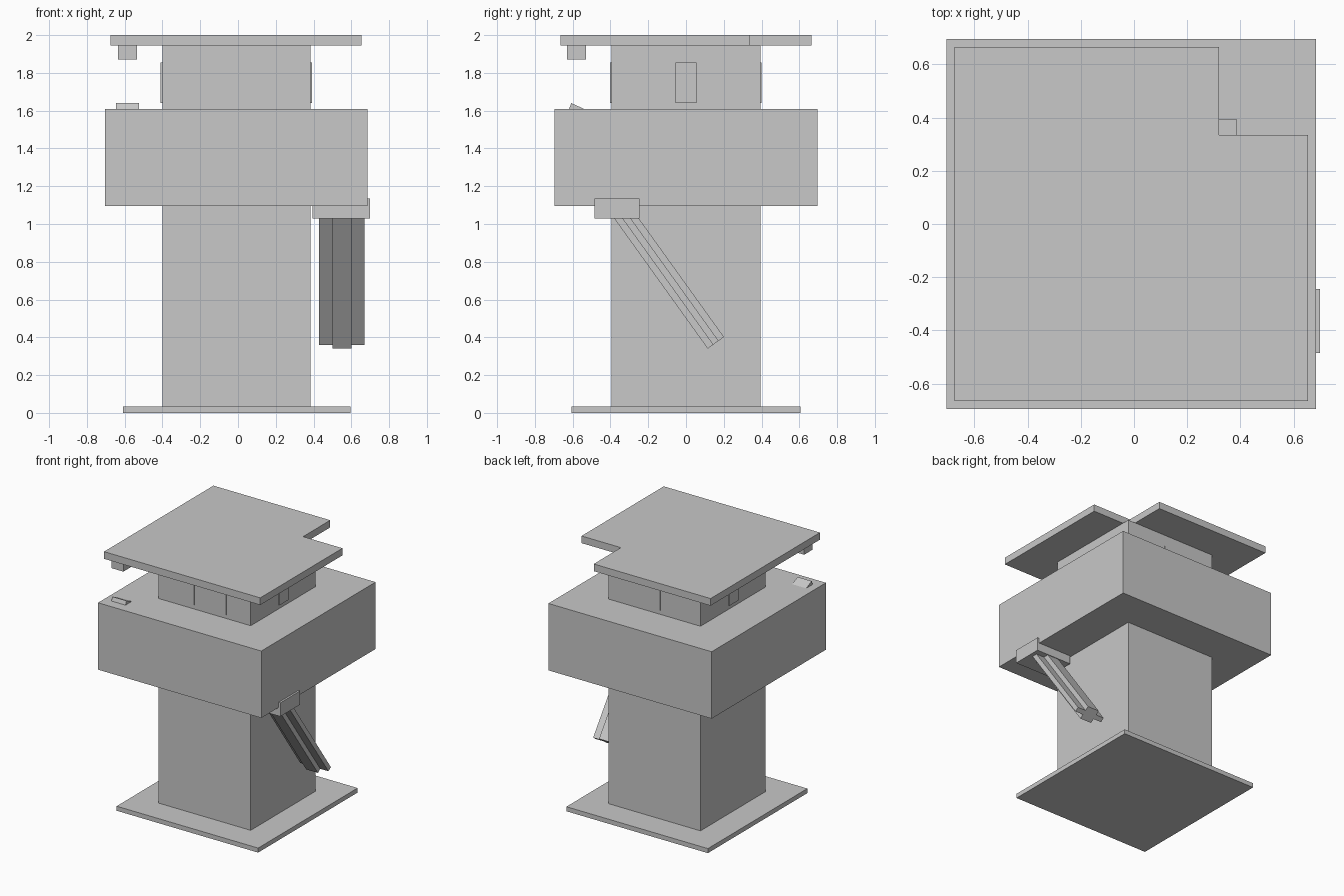
import bpy
import bmesh
from mathutils import Vector

cube = bpy.data.objects.get("Cube")
if cube:
    bpy.data.objects.remove(cube, do_unlink=True)

grey = bpy.data.materials.new("plain grey")
grey.use_nodes = True
colour = (0.58, 0.58, 0.58, 1)
grey.diffuse_color = colour
grey.node_tree.nodes["Principled BSDF"].inputs["Base Color"].default_value = colour


def prism(name, outline, sweep):
    """Extrude a closed outline along a vector."""
    bm = bmesh.new()
    face = bm.faces.new([bm.verts.new(p) for p in outline])
    moved = bmesh.ops.extrude_face_region(bm, geom=[face], use_keep_orig=True)["geom"]
    verts = [g for g in moved if isinstance(g, bmesh.types.BMVert)]
    bmesh.ops.translate(bm, vec=sweep, verts=verts)
    bmesh.ops.recalc_face_normals(bm, faces=bm.faces)
    mesh = bpy.data.meshes.new(name)
    bm.to_mesh(mesh)
    bm.free()
    mesh.materials.append(grey)
    obj = bpy.data.objects.new(name, mesh)
    bpy.context.collection.objects.link(obj)
    return obj


def box(name, x, y, z):
    outline = [(x[0], y[0], z[0]), (x[1], y[0], z[0]), (x[1], y[1], z[0]), (x[0], y[1], z[0])]
    return prism(name, outline, (0, 0, z[1] - z[0]))


# Tower body
box("base_plate", (-0.61, 0.595), (-0.605, 0.605), (0, 0.035))
box("tower_shaft", (-0.4, 0.385), (-0.395, 0.395), (0.035, 1.945))
box("upper_floor", (-0.705, 0.685), (-0.695, 0.695), (1.095, 1.61))

# Roof with one corner cut away
roof = [(-0.675, -0.665), (0.655, -0.665), (0.655, 0.335),
        (0.32, 0.335), (0.32, 0.665), (-0.675, 0.665)]
prism("roof", [(x, y, 1.945) for x, y in roof], (0, 0, 0.055))

# Thin window plates on all four sides
sill = (1.64, 1.855)
for side, x in (("right", -0.2), ("left", 0.075)):
    box("front_window_" + side, (x, x + 0.105), (-0.402, -0.394), sill)
box("back_window", (-0.06, 0.045), (0.394, 0.401), sill)
box("left_window", (0.384, 0.393), (-0.055, 0.055), sill)
box("right_window", (-0.409, -0.4), (-0.055, 0.055), sill)

# Lamp under the roof and tilted panel on the deck
box("roof_lamp", (-0.635, -0.535), (-0.63, -0.53), (1.87, 1.945))
panel = [(-0.62, 1.605), (-0.608, 1.64), (-0.53, 1.605)]
prism("deck_panel", [(-0.645, y, z) for y, z in panel], (0.12, 0, 0))

# Bracket and sloping beam with a cross-shaped section
box("beam_bracket", (0.395, 0.7), (-0.485, -0.245), (1.03, 1.135))
along = Vector((0, -0.583, 0.812))
across = Vector((0, 0.812, 0.583))
foot = Vector((0.55, 0.158, 0.371))
wide, core, tall, thin = 0.12, 0.05, 0.053, 0.018
quarter = [(wide, thin), (core, thin), (core, tall)]
half = quarter + [(-u, v) for u, v in reversed(quarter)]
section = half + [(-u, -v) for u, v in half]
prism("sloping_beam", [foot + Vector((u, 0, 0)) + across * v for u, v in section], along * 0.855)
